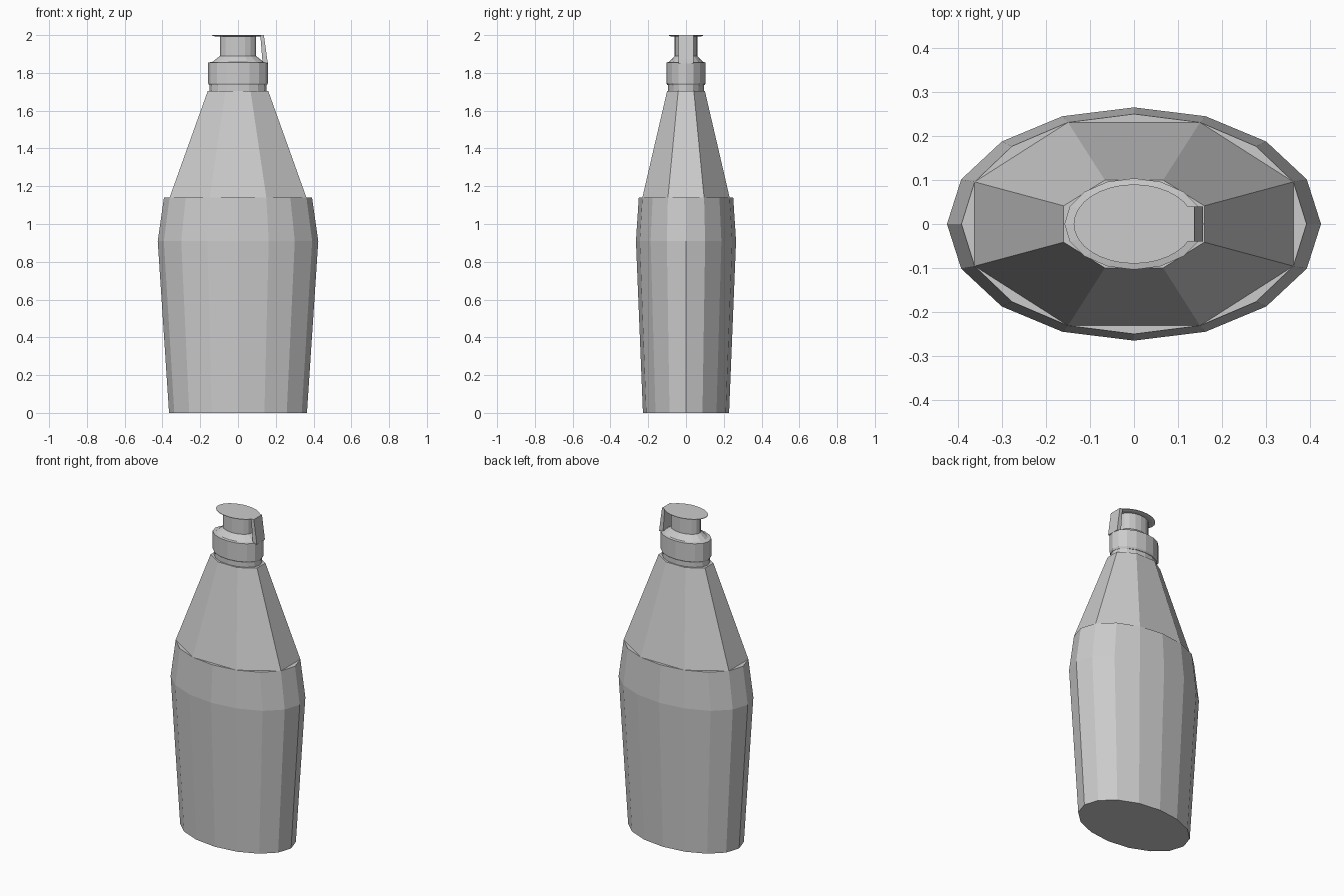
import bpy, bmesh
from math import cos, sin, tau

if "Cube" in bpy.data.objects:
    bpy.data.objects.remove(bpy.data.objects["Cube"])


def ring(bm, n, rx, ry, z, offset=0.0):
    return [bm.verts.new((rx * cos(tau * (i + offset) / n),
                          ry * sin(tau * (i + offset) / n), z)) for i in range(n)]


def bridge(bm, a, b):
    n = len(a)
    for i in range(n):
        j = (i + 1) % n
        bm.faces.new((a[i], a[j], b[j], b[i]))


def finish(bm, name):
    bmesh.ops.recalc_face_normals(bm, faces=bm.faces)
    me = bpy.data.meshes.new(name)
    bm.to_mesh(me)
    bm.free()
    ob = bpy.data.objects.new(name, me)
    bpy.context.collection.objects.link(ob)
    return ob


def loft(name, n, profile, bottom=False, top=True):
    # profile rows: rx, ry, z
    bm = bmesh.new()
    rings = [ring(bm, n, *p) for p in profile]
    for a, b in zip(rings, rings[1:]):
        bridge(bm, a, b)
    if bottom:
        bm.faces.new(rings[0][::-1])
    if top:
        bm.faces.new(rings[-1])
    return finish(bm, name)


# Bottle: 16-sided oval body running into an 8-sided shoulder
bm = bmesh.new()
base = ring(bm, 16, 0.365, 0.228, 0)
waist = ring(bm, 16, 0.425, 0.265, 0.91)
rim = ring(bm, 16, 0.392, 0.25, 1.14)
bridge(bm, base, waist)
bridge(bm, waist, rim)
bm.faces.new(base[::-1])
# small ledges where the 16-sided rim meets the 8-sided shoulder
for i in range(0, 16, 2):
    bm.faces.new((rim[i - 1], rim[i], rim[(i + 1) % 16]))
shoulder_top = ring(bm, 8, 0.173, 0.108, 1.705, 0.5)
bridge(bm, rim[1::2], shoulder_top)
bm.faces.new(shoulder_top)
finish(bm, "bottle")

# Neck
loft("neck", 16, [(0.15, 0.095, 1.70), (0.15, 0.095, 1.745)], top=False)

# Cap with sloped top and spout stem
loft("cap", 16, [(0.152, 0.098, 1.735), (0.158, 0.104, 1.745), (0.158, 0.104, 1.855),
                 (0.135, 0.09, 1.858), (0.095, 0.06, 1.89), (0.095, 0.06, 1.992)],
     bottom=True, top=False)

# Flip lid: thin oval disc
loft("lid", 32, [(0.12, 0.078, 1.993), (0.137, 0.09, 1.997), (0.137, 0.09, 2.0)], bottom=True)

# Hinge: thin slanted strap joining lid and cap on the right
bm = bmesh.new()
sides = [[bm.verts.new((x, y, z)) for x, z in
          ((0.130, 1.855), (0.157, 1.85), (0.155, 1.87), (0.137, 2.0), (0.118, 2.0))]
         for y in (-0.04, 0.04)]
bridge(bm, *sides)
bm.faces.new(sides[0][::-1])
bm.faces.new(sides[1])
finish(bm, "hinge")
